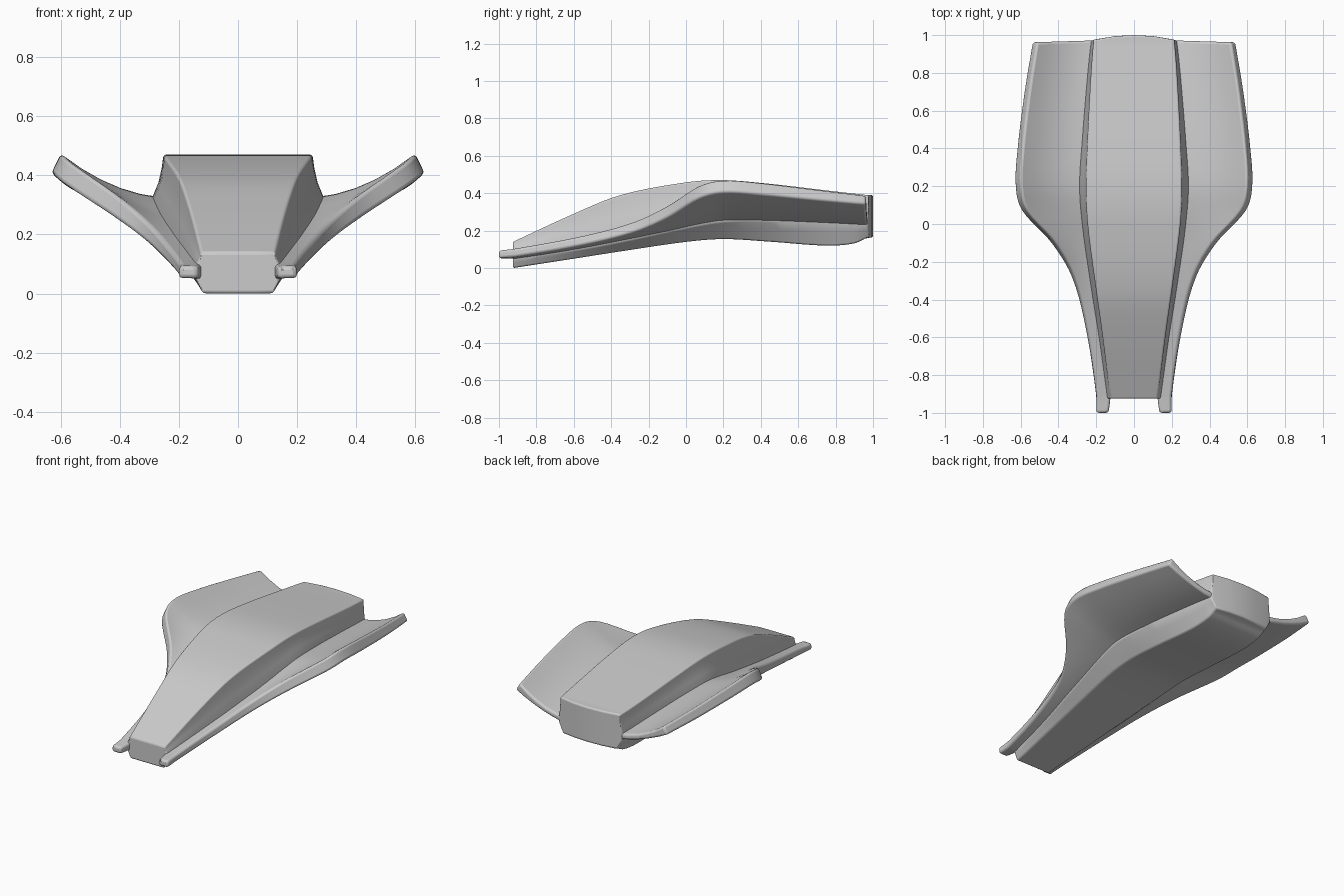
import bpy, bmesh

if "Cube" in bpy.data.objects:
    bpy.data.objects.remove(bpy.data.objects["Cube"])

# Body stations: y, top half-width, top z, waist half-width, waist upper z, waist lower z, bottom half-width, bottom z
BODY = [
    (-.925, .125, .140, .140, .100, .045, .118, .000),
    (-.60, .165, .290, .185, .160, .095, .145, .050),
    (-.35, .200, .390, .225, .210, .140, .165, .089),
    (0, .245, .458, .275, .290, .215, .195, .140),
    (.20, .252, .470, .290, .325, .248, .200, .155),
    (.45, .245, .450, .275, .315, .250, .200, .141),
    (.75, .230, .415, .250, .290, .238, .195, .120),
    (.90, .220, .398, .235, .275, .230, .192, .132),
    (.972, .213, .390, .226, .265, .226, .190, .165),
]
# Wing stations: y, root x, root upper z, root lower z, tip x, tip top z, tip slant x, tip slant z
WING = [
    (-1.0, .135, .093, .052, .200, .093, .002, .041),
    (-.90, .125, .103, .050, .202, .106, .003, .044),
    (-.55, .165, .168, .103, .258, .172, .010, .048),
    (-.28, .210, .225, .155, .332, .248, .018, .055),
    (-.10, .240, .265, .192, .440, .335, .026, .062),
    (.07, .255, .305, .228, .595, .442, .031, .066),
    (.20, .262, .325, .248, .630, .472, .032, .066),
    (.40, .255, .320, .250, .620, .458, .031, .064),
    (.70, .230, .295, .240, .583, .422, .029, .057),
    (.972, .200, .265, .226, .540, .390, .027, .048),
]


def smooth_stations(rows, steps=5):
    """Cubic interpolation of the stations along y."""
    def slope(i):
        a, b = rows[max(i - 1, 0)], rows[min(i + 1, len(rows) - 1)]
        return [(q - p) / (b[0] - a[0]) for p, q in zip(a, b)]
    out = []
    for i in range(len(rows) - 1):
        a, b, ma, mb = rows[i], rows[i + 1], slope(i), slope(i + 1)
        h = b[0] - a[0]
        for s in range(steps):
            t = s / steps
            f = (2*t**3 - 3*t*t + 1, (t**3 - 2*t*t + t) * h,
                 3*t*t - 2*t**3, (t**3 - t*t) * h)
            row = [f[0]*p + f[1]*m + f[2]*q + f[3]*n
                   for p, m, q, n in zip(a, ma, b, mb)]
            row[0] = a[0] + h * t
            out.append(row)
    return out + [list(rows[-1])]


def loft(name, rings, bevel, mirror=False):
    """Skin rings whose first half is the upper line and second half the lower line, reversed."""
    bm = bmesh.new()
    vs = [[bm.verts.new(p) for p in r] for r in rings]
    n = len(rings[0])
    for a, b in zip(vs, vs[1:]):
        for i in range(n):
            j = (i + 1) % n
            bm.faces.new((a[i], a[j], b[j], b[i]))
    for r in (vs[0], vs[-1]):
        for i in range(n // 2 - 1):
            bm.faces.new((r[i], r[i + 1], r[n - 2 - i], r[n - 1 - i]))
    bmesh.ops.recalc_face_normals(bm, faces=bm.faces)
    me = bpy.data.meshes.new(name)
    bm.to_mesh(me)
    bm.free()
    ob = bpy.data.objects.new(name, me)
    bpy.context.collection.objects.link(ob)
    if mirror:
        ob.modifiers.new("Mirror", 'MIRROR')
    bv = ob.modifiers.new("Bevel", 'BEVEL')
    bv.width, bv.segments, bv.limit_method, bv.angle_limit = bevel, 3, 'ANGLE', .6
    bpy.ops.object.select_all(action='DESELECT')
    ob.select_set(True)
    bpy.context.view_layer.objects.active = ob
    bpy.ops.object.shade_smooth_by_angle(angle=.7)
    return ob


# Central body: flat top, hollowed flanks, bowed rear face
def body_ring(s, last):
    y, tw, tz, ww, wu, wl, bw, bz = s
    side = [(ww, wu), (tw + (ww - tw) * .45, wu + (tz - wu) * .35),
            (tw + (ww - tw) * .15, wu + (tz - wu) * .7)]
    top = [(-x, z) for x, z in side] + [(tw * k, tz) for k in (-1, -.5, 0, .5, 1)] + side[::-1]
    low = [(ww, wl)] + [(bw + (ww - bw) * k, bz + (wl - bz) * k) for k in (.6, .3)]
    bottom = low + [(bw * k, bz) for k in (1, .5, 0, -.5, -1)] + [(-x, z) for x, z in low[::-1]]
    bow = .028 if last else 0
    return [(x, y + bow * max(0, 1 - (x / ww) ** 2), z) for x, z in top + bottom]


stations = smooth_stations(BODY)
loft("body", [body_ring(s, s is stations[-1]) for s in stations], .010)


# Side wings: dished blades that narrow into front prongs
def wing_ring(s):
    y, rx, ru, rl, tx, tz, dx, dz = s
    sag = max(0, tx - rx - .08) * .10
    def line(x0, z0, x1, z1, d):
        return [(x0 + (x1 - x0) * k, z0 + (z1 - z0) * k - 4 * d * k * (1 - k))
                for k in (0, .2, .4, .6, .8, 1)]
    pts = line(rx, ru, tx - dx, tz, sag) + line(rx, rl, tx, tz - dz, sag * .6)[::-1]
    shift = -.03 * max(0, (y - .7) / .27)
    return [(x, y + shift * (x - rx), z) for x, z in pts]


loft("wings", [wing_ring(s) for s in smooth_stations(WING)], .014, mirror=True)
